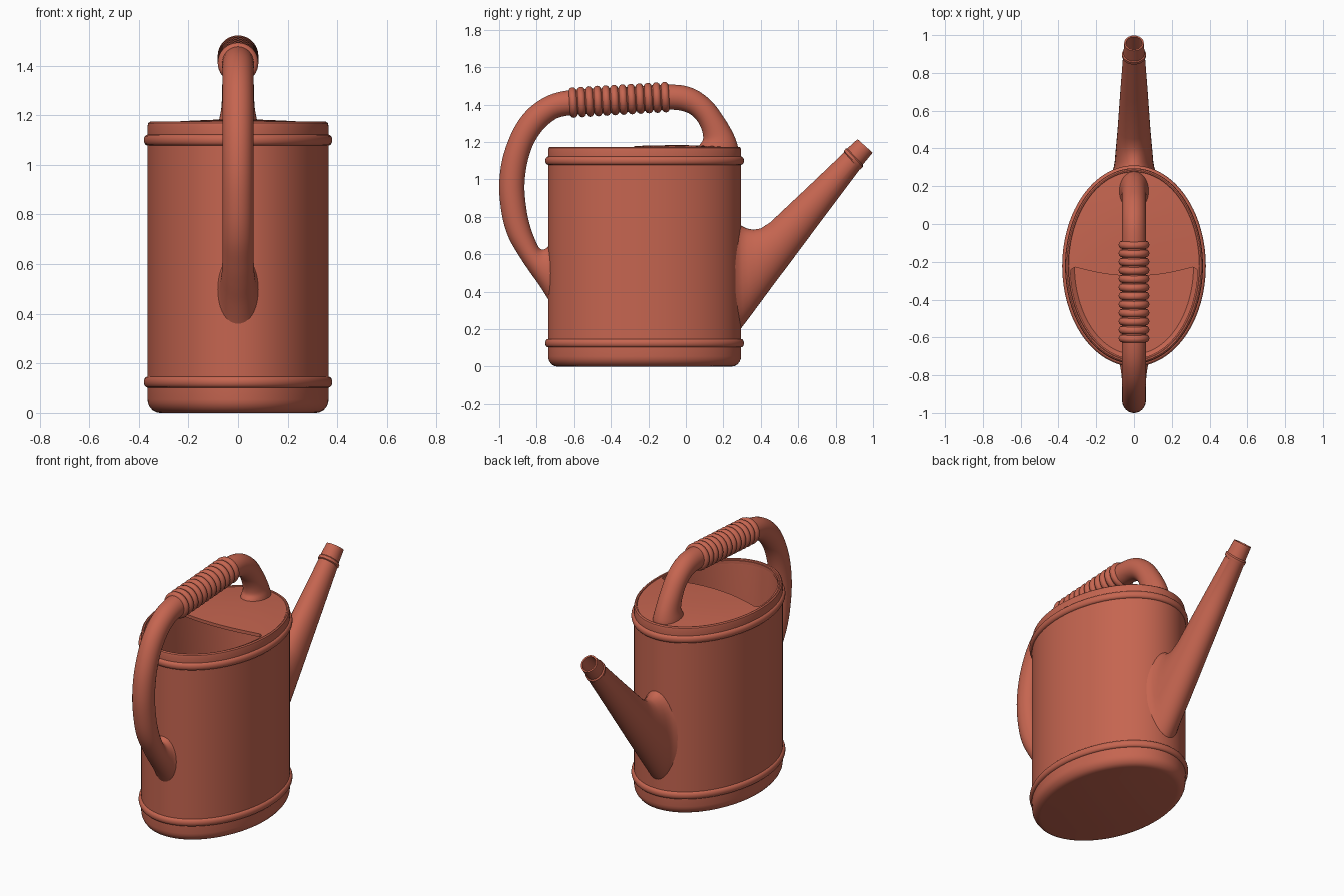
import bpy, bmesh, math
from mathutils import Vector, Matrix

if "Cube" in bpy.data.objects:
    bpy.data.objects.remove(bpy.data.objects["Cube"])

CLAY = bpy.data.materials.new("clay_red")
CLAY.diffuse_color = (0.56, 0.13, 0.08, 1)
CLAY.use_nodes = True
CLAY.node_tree.nodes["Principled BSDF"].inputs["Base Color"].default_value = CLAY.diffuse_color
CY, AX, AY = -0.222, 0.365, 0.517      # body ellipse: centre y and half axes


def finish(name, bm, angle=35):
    bmesh.ops.recalc_face_normals(bm, faces=bm.faces)
    me = bpy.data.meshes.new(name)
    bm.to_mesh(me)
    bm.free()
    me.materials.append(CLAY)
    ob = bpy.data.objects.new(name, me)
    bpy.context.collection.objects.link(ob)
    bpy.ops.object.select_all(action='DESELECT')
    ob.select_set(True)
    bpy.context.view_layer.objects.active = ob
    bpy.ops.object.shade_smooth_by_angle(angle=math.radians(angle))
    return ob


def skin(name, loops, cyclic=False, angle=35):
    """Join successive closed loops with quads; cap the ends unless cyclic."""
    bm = bmesh.new()
    rows = [[bm.verts.new(p) for p in loop] for loop in loops]
    n = len(rows[0])
    pairs = list(zip(rows, rows[1:])) + ([(rows[-1], rows[0])] if cyclic else [])
    for a, b in pairs:
        for i in range(n):
            j = (i + 1) % n
            bm.faces.new((a[i], a[j], b[j], b[i]))
    if not cyclic:
        bm.faces.new(rows[0])
        bm.faces.new(rows[-1])
    return finish(name, bm, angle)


def ellipse(d, z, n=128):
    return [((AX + d) * math.cos(2 * math.pi * i / n),
             CY + (AY + d) * math.sin(2 * math.pi * i / n), z) for i in range(n)]


def section(y1, z1, y2, z2, w, n=40):
    """Elliptical section spanning two side-view edge points, half width w."""
    c = Vector((0, (y1 + y2) / 2, (z1 + z2) / 2))
    h = Vector((0, y1, z1)) - c
    return [c + h * math.cos(2 * math.pi * i / n)
            + Vector((w * math.sin(2 * math.pi * i / n), 0, 0)) for i in range(n)]


def smooth(rows, steps=5):
    """Catmull-Rom interpolation through rows of numbers."""
    out = []
    for i in range(len(rows) - 1):
        p = [rows[max(0, min(len(rows) - 1, i + k))] for k in (-1, 0, 1, 2)]
        for s in range(steps):
            t = s / steps
            out.append([0.5 * (2 * b + (c - a) * t + (2 * a - 5 * b + 4 * c - d) * t * t
                               + (3 * b - a - 3 * c + d) * t ** 3)
                        for a, b, c, d in zip(*p)])
    return out + [list(rows[-1])]


# hollow oval body: outer wall with two raised bands, rim, inner wall
def band(z):
    return [(0.015 * math.sin(math.pi * k / 8), z - 0.022 * math.cos(math.pi * k / 8))
            for k in range(9)]


profile = [(-0.05, 0), (-0.035, 0.003), (-0.02, 0.011), (-0.008, 0.026), (-0.002, 0.04), (0, 0.055)]
profile += band(0.125) + band(1.10)
profile += [(0, 1.155), (-0.003, 1.168), (-0.01, 1.174), (-0.017, 1.172), (-0.022, 1.163),
            (-0.025, 1.14), (-0.025, 0.05), (-0.05, 0.03)]
skin("body", [ellipse(d, z) for d, z in profile])

# domed half lid with a filling opening towards the front
OY = -0.46


def ray(phi, d):
    """Distance from the opening centre to the body ellipse offset by d."""
    a, b, k = AX + d, AY + d, OY - CY
    c, s = math.cos(phi), math.sin(phi)
    A, B, C = (c / a) ** 2 + (s / b) ** 2, k * s / b ** 2, (k / b) ** 2 - 1
    return (-B + math.sqrt(B * B - A * C)) / A


def opening(phi):
    r = ray(phi, -0.028)
    s = math.sin(phi)
    if s <= 0.02:
        return r
    edge = 0.19 / s
    for _ in range(8):
        x = min(0.33, abs(edge * math.cos(phi)))
        edge = (-0.275 + 0.045 * (x / 0.3) ** 2 - OY) / s
    return (r ** -18 + edge ** -18) ** (-1 / 18)


def lid_loop(t, drop):
    pts = []
    for i in range(128):
        phi = 2 * math.pi * i / 128
        r = opening(phi) * (1 - t) + ray(phi, -0.015) * t
        x, y = r * math.cos(phi), OY + r * math.sin(phi)
        e = (x / AX) ** 2 + ((y - CY) / AY) ** 2
        pts.append((x, y, 1.166 + max(0, 1 - e) * (0.012 + 0.03 * (y + 0.3)) - drop))
    return pts


ts = [0, 0.2, 0.4, 0.6, 0.8, 1]
skin("lid", [lid_loop(t, 0) for t in ts] + [lid_loop(t, 0.02) for t in reversed(ts)], cyclic=True)

# looped handle: outer edge, inner edge, half width
handle = [(-.725, .335, -.725, .66, .082), (-.745, .37, -.742, .638, .075),
          (-.79, .44, -.765, .625, .069), (-.84, .51, -.787, .635, .065),
          (-.89, .585, -.805, .67, .063), (-.95, .69, -.83, .735, .063),
          (-.985, .81, -.853, .83, .063), (-1.0, .97, -.865, .97, .063),
          (-.975, 1.14, -.845, 1.11, .063), (-.90, 1.31, -.80, 1.22, .063),
          (-.79, 1.42, -.725, 1.305, .063), (-.64, 1.475, -.63, 1.342, .064),
          (-.36, 1.49, -.355, 1.357, .064), (-.1, 1.507, -.1, 1.373, .064),
          (.03, 1.49, 0, 1.36, .063), (.13, 1.425, .055, 1.32, .063),
          (.20, 1.335, .085, 1.265, .064), (.25, 1.25, .092, 1.215, .067),
          (.274, 1.19, .075, 1.187, .075), (.278, 1.16, .06, 1.16, .08)]
skin("handle", [section(*r) for r in smooth(handle)])

# ribbed grip: a row of rings along the top of the handle
bm = bmesh.new()
start, end = Vector((0, -0.605, 1.411)), Vector((0, -0.11, 1.440))
axis = (end - start).normalized()
side = Vector((1, 0, 0))
up = side.cross(axis)
for k in range(12):
    c = start.lerp(end, k / 11)
    grid = []
    for i in range(36):
        u = 2 * math.pi * i / 36
        out = side * math.cos(u) + up * math.sin(u)
        grid.append([bm.verts.new(c + out * (0.061 + 0.021 * math.cos(2 * math.pi * j / 12))
                                  + axis * 0.021 * math.sin(2 * math.pi * j / 12))
                     for j in range(12)])
    for i in range(36):
        for j in range(12):
            a, b, m = grid[i], grid[(i + 1) % 36], (j + 1) % 12
            bm.faces.new((a[j], b[j], b[m], a[m]))
finish("grip_ribs", bm, 60)

# tapered spout with a flared root, end collar and hollow bore
spout = [(.262, .80, .265, .17, .128), (.278, .775, .283, .19, .115),
         (.297, .752, .305, .218, .107), (.325, .738, .34, .264, .102),
         (.36, .731, .40, .345, .098), (.40, .738, .47, .44, .093),
         (.45, .77, .55, .546, .087), (.65, .958, .745, .808, .073),
         (.846, 1.145, .928, 1.052, .058), (.844, 1.153, .936, 1.056, .063),
         (.855, 1.165, .945, 1.066, .063), (.862, 1.165, .945, 1.078, .056),
         (.917, 1.215, .998, 1.143, .052)]
bore = [(.924, 1.209, .991, 1.149, .043), (.868, 1.155, .937, 1.083, .046),
        (.45, .74, .53, .575, .07), (.268, .68, .268, .30, .08)]
skin("spout", [section(*r) for r in spout + bore])
